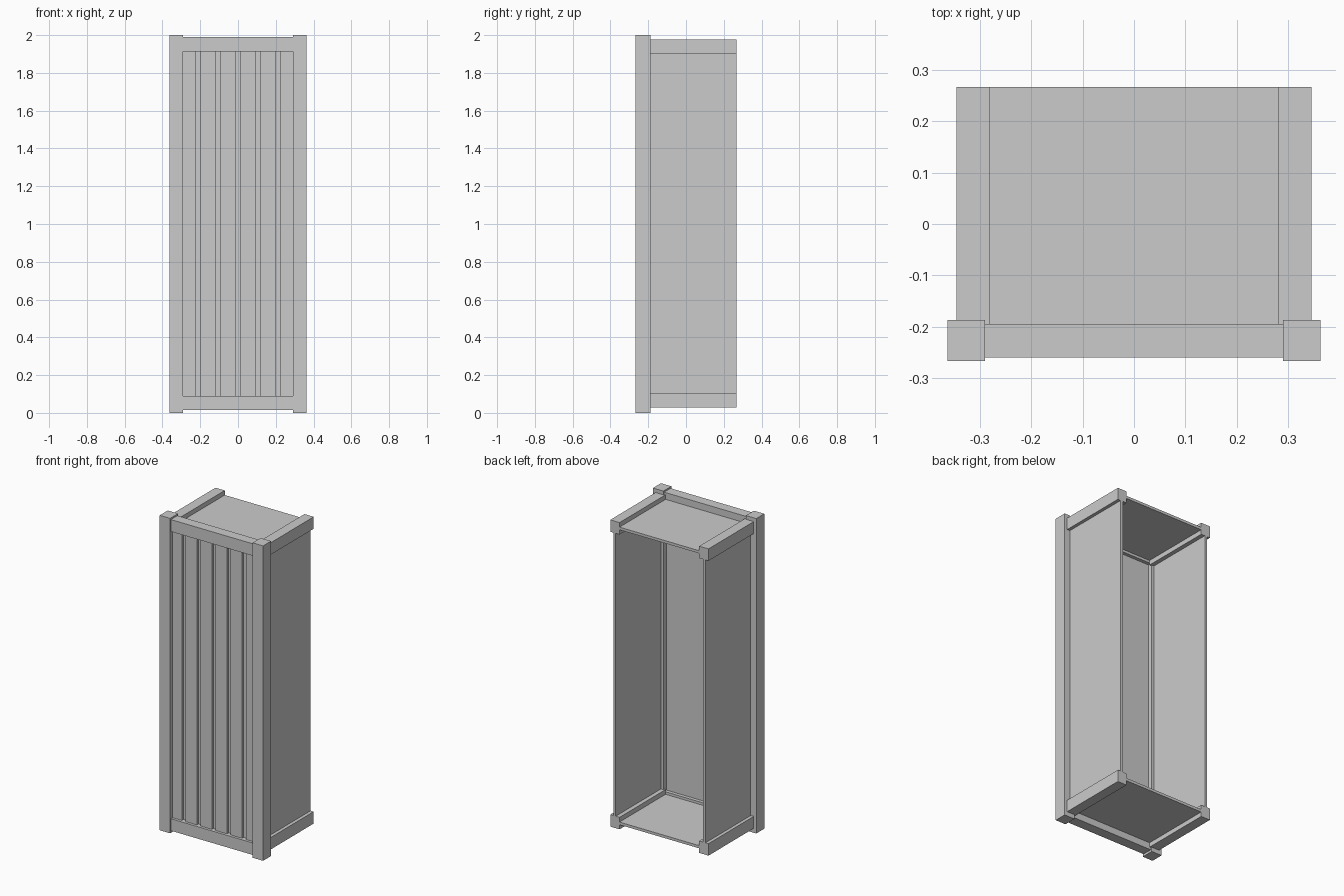
import bpy
import bmesh

if "Cube" in bpy.data.objects:
    bpy.data.objects.remove(bpy.data.objects["Cube"])


def box(name, x, y, z):
    """Box from (min, max) ranges on each axis."""
    bm = bmesh.new()
    bmesh.ops.create_cube(bm, size=1)
    for v in bm.verts:
        v.co = [r[0] if c < 0 else r[1] for c, r in zip(v.co, (x, y, z))]
    return finish(name, bm)


def extrude_z(name, outline, z0, z1):
    """Extrude an xy outline upward."""
    bm = bmesh.new()
    face = bm.faces.new([bm.verts.new((px, py, z0)) for px, py in outline])
    top = bmesh.ops.extrude_face_region(bm, geom=[face])["geom"]
    for v in top:
        if isinstance(v, bmesh.types.BMVert):
            v.co.z = z1
    bmesh.ops.recalc_face_normals(bm, faces=bm.faces)
    return finish(name, bm)


def finish(name, bm):
    mesh = bpy.data.meshes.new(name)
    bm.to_mesh(mesh)
    bm.free()
    obj = bpy.data.objects.new(name, mesh)
    bpy.context.collection.objects.link(obj)
    return obj


def mirror_x(obj):
    obj.modifiers.new("mirror", "MIRROR").use_mirror_merge = False


BACK = 0.267

# Front corner posts
mirror_x(box("front_post", (0.29, 0.363), (-0.267, -0.187), (0, 2)))

# Rails and horizontal boards at the bottom and top
for level, front_z, side_z, board_z in (
        ("bottom", (0.014, 0.09), (0.028, 0.104), (0.057, 0.074)),
        ("top", (1.914, 1.99), (1.9, 1.976), (1.93, 1.947))):
    box(level + "_front_rail", (-0.29, 0.29), (-0.26, -0.195), front_z)
    mirror_x(box(level + "_side_rail", (0.28, 0.345), (-0.196, BACK), side_z))
    box(level + "_board", (-0.281, 0.281), (-0.196, BACK), board_z)

# Thin side panels set into the middle of the side rails
mirror_x(box("side_panel", (0.307, 0.324), (-0.19, BACK), (0.104, 1.9)))

# Front panel: one board with five square grooves
face_y, groove_y, back_y, half = -0.243, -0.227, -0.217, 0.013
outline = [(-0.29, back_y), (-0.29, face_y)]
for i in range(-2, 3):
    c = i * 0.106
    outline += [(c - half, face_y), (c - half, groove_y),
                (c + half, groove_y), (c + half, face_y)]
outline += [(0.29, face_y), (0.29, back_y)]
extrude_z("grooved_front_panel", outline, 0.09, 1.914)
